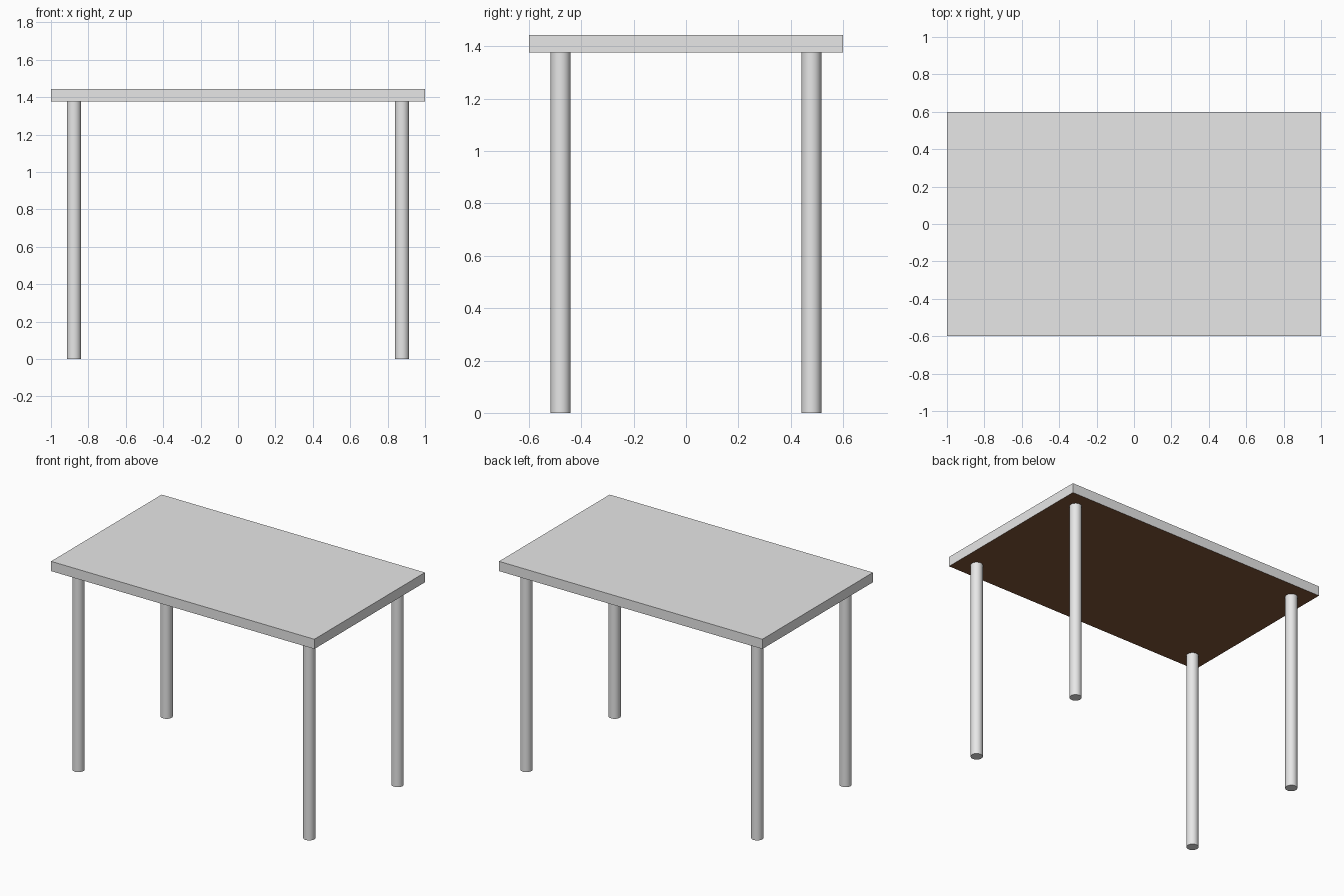
import bpy, bmesh

if "Cube" in bpy.data.objects:
    bpy.data.objects.remove(bpy.data.objects["Cube"])

TOP_Z, UNDER_Z = 1.443, 1.376
LEG_X, LEG_Y, LEG_R = 0.877, 0.479, 0.038


def material(name, rgb):
    m = bpy.data.materials.new(name)
    m.diffuse_color = (*rgb, 1)
    m.use_nodes = True
    m.node_tree.nodes["Principled BSDF"].inputs["Base Color"].default_value = m.diffuse_color
    return m


grey = material("light_grey", (0.8, 0.8, 0.8))
brown = material("dark_brown", (0.22, 0.09, 0.04))

# Table top: grey slab with a brown underside
bpy.ops.mesh.primitive_cube_add(size=1, location=(0, 0, (TOP_Z + UNDER_Z) / 2))
top = bpy.context.object
top.name = "table_top"
top.scale = (2, 1.2, TOP_Z - UNDER_Z)
bpy.ops.object.transform_apply(location=False, rotation=False, scale=True)
top.data.materials.append(grey)
top.data.materials.append(brown)
for face in top.data.polygons:
    face.material_index = 1 if face.normal.z < -0.5 else 0

# Four round legs
for x, side in ((-LEG_X, "left"), (LEG_X, "right")):
    for y, end in ((-LEG_Y, "front"), (LEG_Y, "back")):
        bpy.ops.mesh.primitive_cylinder_add(
            vertices=32, radius=LEG_R, depth=UNDER_Z, location=(x, y, UNDER_Z / 2))
        leg = bpy.context.object
        leg.name = f"{end}_{side}_leg"
        leg.data.materials.append(grey)
        bpy.ops.object.shade_smooth_by_angle()
